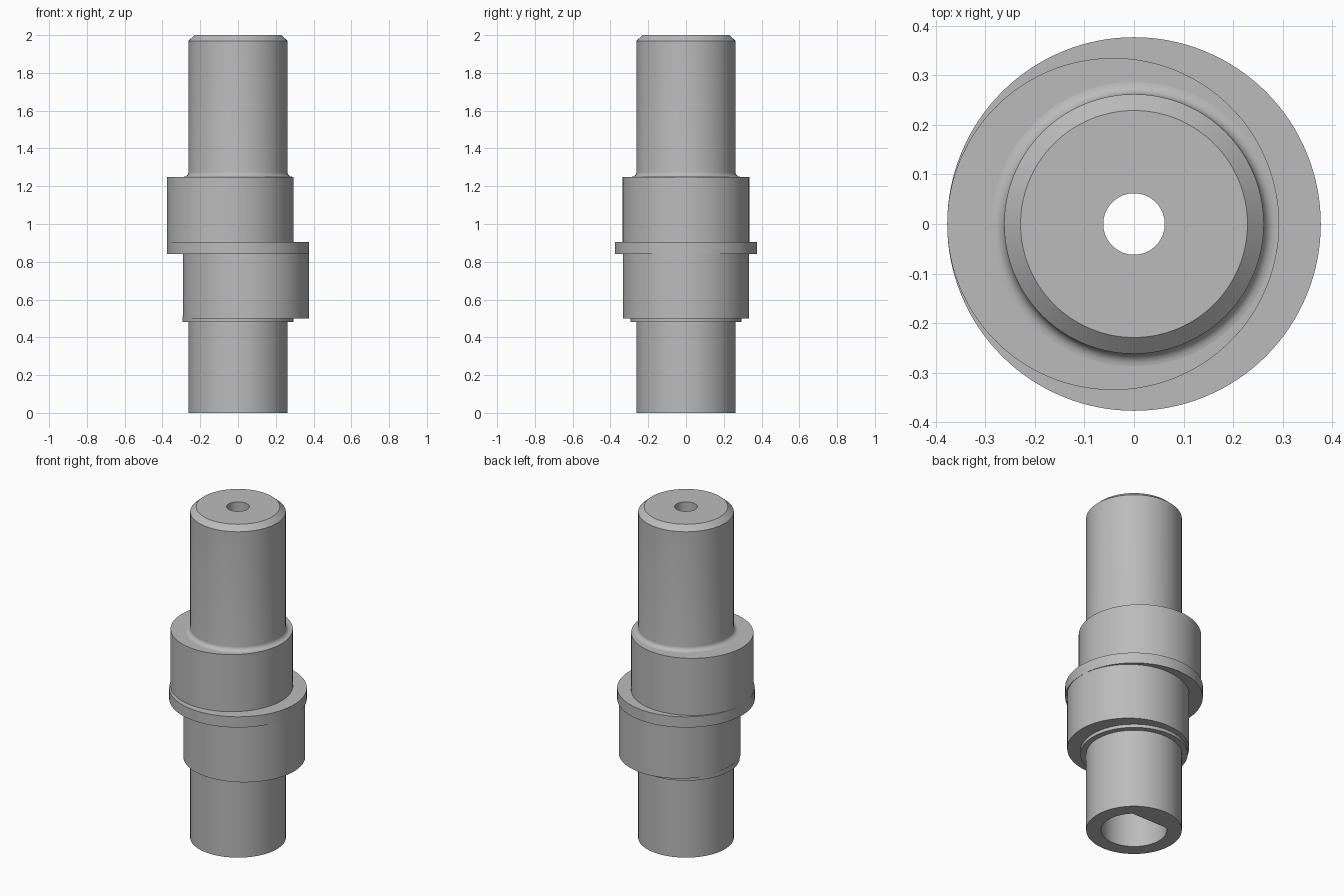
import bpy, bmesh, math

cube = bpy.data.objects.get("Cube")
if cube:
    bpy.data.objects.remove(cube, do_unlink=True)

SEGMENTS = 128

steel = bpy.data.materials.new("plain steel grey")
steel.use_nodes = True
GREY = (0.5, 0.5, 0.5, 1)
steel.diffuse_color = GREY
steel.node_tree.nodes["Principled BSDF"].inputs["Base Color"].default_value = GREY


def lathe(name, profile, offset=0.0, flat=None):
    """Spin a closed (radius, z) profile about z; points marked flat get a D section."""
    bm = bmesh.new()
    rings = []
    for i in range(SEGMENTS):
        a = math.tau * i / SEGMENTS
        ring = []
        for r, z, *mark in profile:
            y = r * math.sin(a)
            if mark:
                y = min(y, flat)
            ring.append(bm.verts.new((offset + r * math.cos(a), y, z)))
        rings.append(ring)
    count = len(profile)
    for i, ring in enumerate(rings):
        following = rings[(i + 1) % SEGMENTS]
        for j in range(count):
            k = (j + 1) % count
            bm.faces.new((ring[j], following[j], following[k], ring[k]))
    bmesh.ops.recalc_face_normals(bm, faces=bm.faces)
    mesh = bpy.data.meshes.new(name)
    bm.to_mesh(mesh)
    bm.free()
    mesh.materials.append(steel)
    obj = bpy.data.objects.new(name, mesh)
    bpy.context.collection.objects.link(obj)
    bpy.ops.object.select_all(action="DESELECT")
    obj.select_set(True)
    bpy.context.view_layer.objects.active = obj
    bpy.ops.object.shade_smooth_by_angle(angle=math.radians(30))
    return obj


def tube(name, outer, bottom, top, offset=0.0, inner=0.22):
    return lathe(name, [(inner, bottom), (outer, bottom), (outer, top), (inner, top)], offset)


# Main shaft: top chamfer, fillet above the eccentric, narrow bore and D-shaped socket
R, BORE, SOCKET, SOCKET_TOP = 0.262, 0.062, 0.18, 0.5
FILLET, LEDGE = 0.025, 1.25
fillet = [(R + FILLET * (1 - math.sin(t)), LEDGE + FILLET * (1 - math.cos(t)))
          for t in (math.pi / 2 * i / 6 for i in range(7))]
shaft = [(SOCKET, 0, "D"), (R, 0), (R, LEDGE - 0.02), (R + FILLET, LEDGE - 0.02)]
shaft += fillet
shaft += [(R, 1.97), (0.229, 2), (BORE, 2), (BORE, SOCKET_TOP), (SOCKET, SOCKET_TOP, "D")]
lathe("shaft", shaft, flat=0.133)

# Collar, opposed eccentrics and the flange between them
tube("lower_collar", 0.294, 0.48, 0.51)
tube("lower_eccentric", 0.334, 0.5, 0.85, offset=0.042)
tube("flange", 0.377, 0.84, 0.905)
tube("upper_eccentric", 0.335, 0.895, LEDGE, offset=-0.042)
